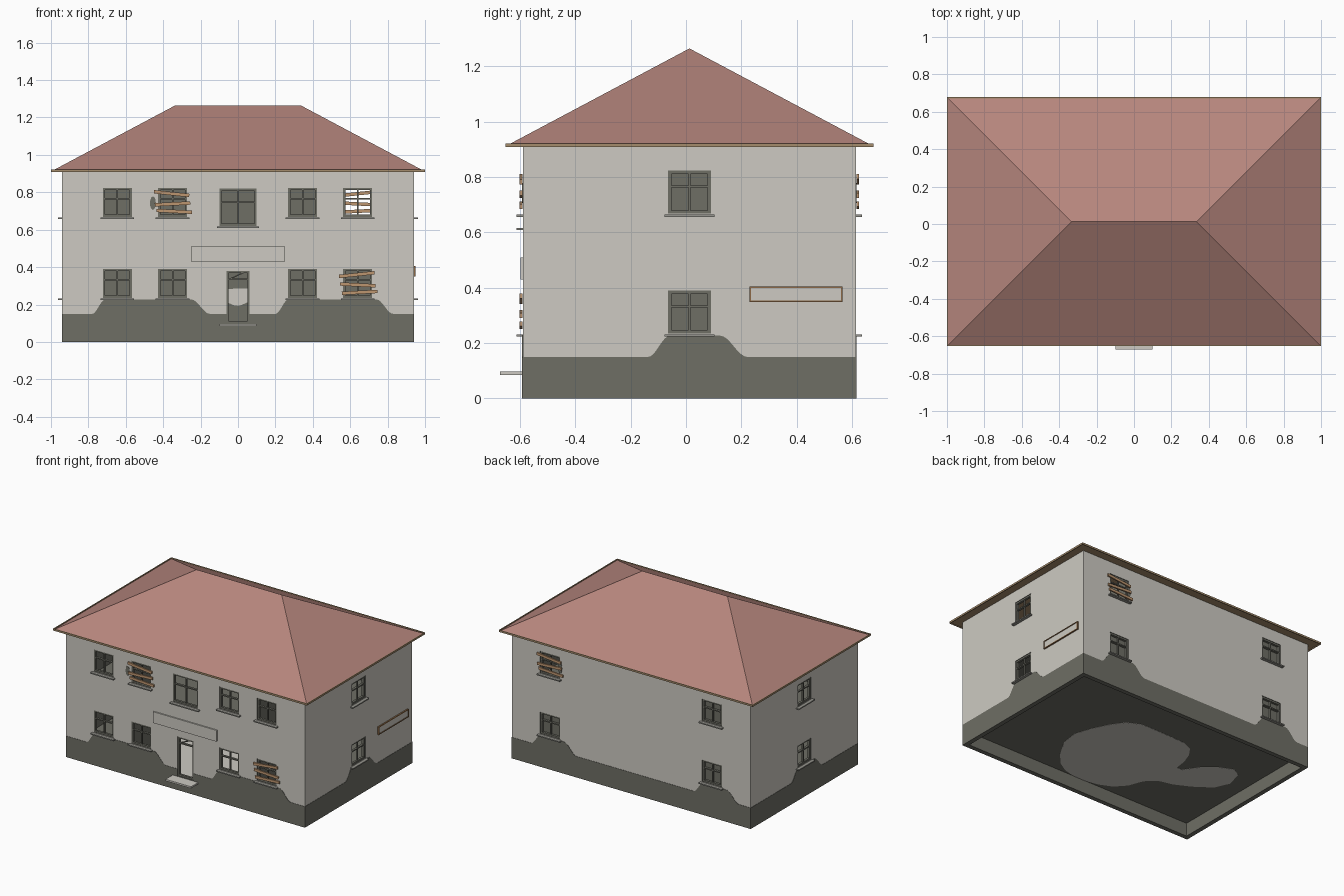
import bpy, bmesh, math
from mathutils import Matrix, Vector

cube = bpy.data.objects.get("Cube")
if cube:
    bpy.data.objects.remove(cube, do_unlink=True)


def material(name, *rgb):
    lin = [((c / 255 + 0.055) / 1.055) ** 2.4 for c in rgb] + [1]
    m = bpy.data.materials.new(name)
    m.diffuse_color = lin
    m.use_nodes = True
    m.node_tree.nodes["Principled BSDF"].inputs["Base Color"].default_value = lin
    return m


PLASTER = material("pale plaster", 205, 202, 194)
DARK = material("dark grey", 110, 110, 101)
ROOF = material("red roof tile", 182, 134, 125)
WOOD = material("board wood", 190, 150, 112)
EAVE = material("eave wood", 165, 140, 108)
BROWN = material("sign brown", 140, 105, 70)
STONE = material("sill stone", 150, 149, 142)

CY, HX, HY, H, T = 0.0125, 0.94, 0.6025, 0.91, 0.03
parts = {}


def part(name, mat):
    """Mesh collecting all pieces of one kind."""
    return parts.setdefault(name, (bmesh.new(), mat))[0]


def wall_matrix(side):
    """Local x runs to the viewer's right, local -y points out of the wall."""
    half = HX if side % 2 else HY
    return (Matrix.Translation((0, CY, 0)) @ Matrix.Rotation(side * math.pi / 2, 4, "Z")
            @ Matrix.Translation((0, -half, 0)))


def box(bm, side, u, z, n, size, tilt=0):
    """Box on a wall: centre u, z; n = (inner, outer) offset; size = (w, h)."""
    m = (wall_matrix(side) @ Matrix.Translation((u, -(n[0] + n[1]) / 2, z))
         @ Matrix.Rotation(math.radians(-tilt), 4, "Y")
         @ Matrix.Diagonal((size[0], n[1] - n[0], size[1], 1)))
    bmesh.ops.create_cube(bm, size=1, matrix=m)


def prism(bm, points, direction):
    """Extrude a closed outline along a vector."""
    face = bm.faces.new([bm.verts.new(p) for p in points])
    new = bmesh.ops.extrude_face_region(bm, geom=[face])["geom"]
    bmesh.ops.translate(bm, vec=direction,
                        verts=[v for v in new if isinstance(v, bmesh.types.BMVert)])
    bmesh.ops.recalc_face_normals(bm, faces=bm.faces[:])


def make(name, bm, mats):
    me = bpy.data.meshes.new(name)
    bm.to_mesh(me)
    bm.free()
    for m in mats:
        me.materials.append(m)
    ob = bpy.data.objects.new(name, me)
    bpy.context.scene.collection.objects.link(ob)
    return ob


def slab(name, mat, x0, x1, y0, y1, z0, z1):
    m = (Matrix.Translation(((x0 + x1) / 2, (y0 + y1) / 2, (z0 + z1) / 2))
         @ Matrix.Diagonal((x1 - x0, y1 - y0, z1 - z0, 1)))
    bmesh.ops.create_cube(part(name, mat), size=1, matrix=m)


cutters = bmesh.new()


def bars(name, side, u, z0, z1, w, cross):
    """Opening in the wall with a frame around it and one cross bar."""
    zc, h, t = (z0 + z1) / 2, z1 - z0, 0.012
    box(cutters, side, u, zc, (-0.06, 0.03), (w, h))
    bm, n = part(name, DARK), (-0.02, -0.004)
    for s in (-1, 1):
        box(bm, side, u + s * (w - t) / 2, zc, n, (t, h))
        box(bm, side, u, zc + s * (h - t) / 2, n, (w, t))
    box(bm, side, u, cross, n, (w, 0.008))


def window(side, u, z0, w=0.155, h=0.155, pane=False):
    z1 = z0 + h
    bars("window_frames", side, u, z0, z1, w, z0 + h * 0.63)
    box(part("window_frames", DARK), side, u, z0 + h / 2, (-0.018, -0.006), (0.008, h))
    box(part("window_sills", STONE), side, u, z0 - 0.008, (-0.01, 0.022), (w + 0.025, 0.008))
    if pane:
        box(part("dark_panes", DARK), side, u, z0 + h / 2, (-0.026, -0.021), (w, h))


def boards(side, u, z0):
    for dz, tilt, shift in ((0.03, 3, 0.01), (0.07, -3, 0), (0.125, 6, -0.005)):
        t = tilt if z0 < 0.5 else -tilt
        box(part("nailed_boards", WOOD), side, u + shift, z0 + dz, (0.001, 0.011), (0.19, 0.018), t)


LOW, HIGH = 0.235, 0.668
# Front windows
for u in (-0.645, -0.35, 0.345, 0.64):
    window(0, u, LOW)
    window(0, u, HIGH)
window(0, 0, 0.62, 0.2, 0.2)
# Side and back windows
for z in (LOW, HIGH):
    for side in (1, 3):
        window(side, 0, z)
    window(2, 0.635, z, pane=True)
    window(2, -0.64, z, pane=z == LOW)
for side, u, z in ((0, -0.35, HIGH), (0, 0.64, LOW), (2, -0.64, HIGH)):
    boards(side, u, z)

# Doorway with broken transom, and the step
bars("door_frame", 0, 0, 0.1, 0.38, 0.125, 0.335)
box(part("door_frame", DARK), 0, 0, 0.357, (-0.018, -0.008), (0.11, 0.006), 25)
box(part("door_step", PLASTER), 0, 0, 0.091, (-0.01, 0.082), (0.2, 0.012))

# Sign boards
box(part("front_sign", PLASTER), 0, 0, 0.47, (-0.005, 0.009), (0.5, 0.08))
box(part("side_sign", PLASTER), 1, 0.385, 0.377, (-0.005, 0.006), (0.33, 0.05))
for s in (-1, 1):
    trim = part("side_sign_trim", BROWN)
    box(trim, 1, 0.385, 0.377 + s * 0.0255, (-0.005, 0.01), (0.336, 0.006))
    box(trim, 1, 0.385 + s * 0.165, 0.377, (-0.005, 0.01), (0.006, 0.055))

# Soot stains beside the boarded windows
for side, u in ((0, -0.445), (2, -0.55)):
    m = wall_matrix(side)
    ring = [(math.cos(a * math.pi / 6), math.sin(a * math.pi / 6)) for a in range(12)]
    pts = [m @ Vector((u + 0.016 * c - 0.01, 0, 0.742 + 0.036 * s)) for c, s in ring]
    prism(part("soot_stains", DARK), pts, m.to_3x3() @ Vector((0, -0.002, 0)))

# Dark lower band rising in soft humps under the windows
side_hump = [(-0.15, -0.07, 0.11, 0.21)]
humps = [[(-0.78, -0.71, -0.25, -0.15), (0.2, 0.27, 0.74, 0.83)], side_hump,
         [(-0.79, -0.71, -0.53, -0.43), (0.49, 0.57, 0.75, 0.85)], side_hump]
for side, wall_humps in enumerate(humps):
    half = (HY if side % 2 else HX) + 0.002
    line = [(-half, 0.15)]
    for a, b, c, d in wall_humps:
        for p, q, up in ((a, b, 1), (c, d, 0)):
            for i in range(9):
                f = (1 - math.cos(math.pi * i / 8)) / 2
                line.append((p + (q - p) * i / 8, 0.15 + 0.077 * (f if up else 1 - f)))
    line += [(half, 0.15), (half, 0), (-half, 0)]
    m = wall_matrix(side)
    prism(part("lower_band", DARK), [m @ Vector((u, 0, z)) for u, z in line],
          m.to_3x3() @ Vector((0, -0.002, 0)))

# Floors, partitions and worn pale patches indoors
ix, y0, y1 = HX - T, CY - HY + T, CY + HY - T
slab("ground_floor", DARK, -ix, ix, y0, y1, 0.094, 0.1)
slab("upper_floor", DARK, -ix, ix, y0, y1, 0.48, 0.5)
for x in (-0.49, 0.49):
    slab("partitions", DARK, x - 0.01, x + 0.01, y0, y1, 0.1, H)
patch = [(0.25, -0.46), (0.40, -0.2), (0.32, 0.04), (0.19, 0.23), (-0.07, 0.23),
         (-0.29, 0.22), (-0.38, 0.09), (-0.41, -0.1), (-0.55, 0.1), (-0.75, 0.19),
         (-0.81, -0.05), (-0.57, -0.22), (-0.37, -0.27), (-0.29, -0.48),
         (-0.11, -0.56), (0.09, -0.56)]
smooth = []
for i in range(len(patch)):  # round the outline by corner cutting
    a, b = Vector(patch[i - 1]), Vector(patch[i])
    smooth += [a.lerp(b, 0.25), a.lerp(b, 0.75)]
prism(part("floor_patch", PLASTER), [(p.x, p.y, 0.093) for p in smooth], (0, 0, 0.008))
wave = [(-0.2 + i * 0.02, 0.205 - 0.012 * math.sin(i * 0.8)) for i in range(21)]
prism(part("wall_patch", PLASTER),
      [(u, y1 - 0.003, z) for u, z in wave + [(0.2, 0.29), (-0.2, 0.28)]], (0, 0.004, 0))

# Hipped roof with eave boards
roof = bmesh.new()
RX, RY, RZ = 0.997, 0.6625, 0.913
base = [roof.verts.new((sx * RX, CY + sy * RY, RZ)) for sx, sy in
        ((-1, -1), (1, -1), (1, 1), (-1, 1))]
west, east = [roof.verts.new((x, CY, 1.265)) for x in (-0.335, 0.335)]
for f in ((base[0], base[1], east, west), (base[1], base[2], east),
          (base[2], base[3], west, east), (base[3], base[0], west)):
    roof.faces.new(f)
roof.faces.new(base[::-1]).material_index = 1
make("hipped_roof", roof, [ROOF, EAVE])
for s in (-1, 1):
    xs, ys = sorted((s * 1.0, s * 0.994)), sorted((s * 0.6655, s * 0.6595))
    slab("eave_boards", EAVE, xs[0], xs[1], CY - 0.6655, CY + 0.6655, 0.908, 0.921)
    slab("eave_boards", EAVE, -0.994, 0.994, CY + ys[0], CY + ys[1], 0.908, 0.921)

# Hollow wall shell
shell = bmesh.new()
loops = []
for inset in (0, T):
    for z in (0, H):
        loops.append([shell.verts.new((sx * (HX - inset), CY + sy * (HY - inset), z))
                      for sx, sy in ((-1, -1), (1, -1), (1, 1), (-1, 1))])
ob, ot, ib, it = loops
for lo, hi in ((ob, ot), (ot, it), (it, ib), (ib, ob)):
    for i in range(4):
        shell.faces.new((lo[i - 1], lo[i], hi[i], hi[i - 1]))
bmesh.ops.recalc_face_normals(shell, faces=shell.faces[:])
walls = make("walls", shell, [PLASTER, DARK])

objects = {name: make(name, bm, [mat]) for name, (bm, mat) in parts.items()}

# Cut the openings
cutter = make("opening_cutter", cutters, [])
cutter.hide_render = True
for ob in (walls, objects["lower_band"]):
    mod = ob.modifiers.new("openings", "BOOLEAN")
    mod.operation, mod.solver, mod.object = "DIFFERENCE", "EXACT", cutter
    mod.use_self = ob is not walls
    cut = bpy.data.meshes.new_from_object(
        ob.evaluated_get(bpy.context.evaluated_depsgraph_get()))
    ob.modifiers.clear()
    ob.data = cut
bpy.data.objects.remove(cutter, do_unlink=True)

# Pale outside, dark inside and in the reveals
for p in walls.data.polygons:
    outer = (p.normal.x * p.center.x > HX - 0.001
             or p.normal.y * (p.center.y - CY) > HY - 0.001)
    p.material_index = 0 if outer else 1
